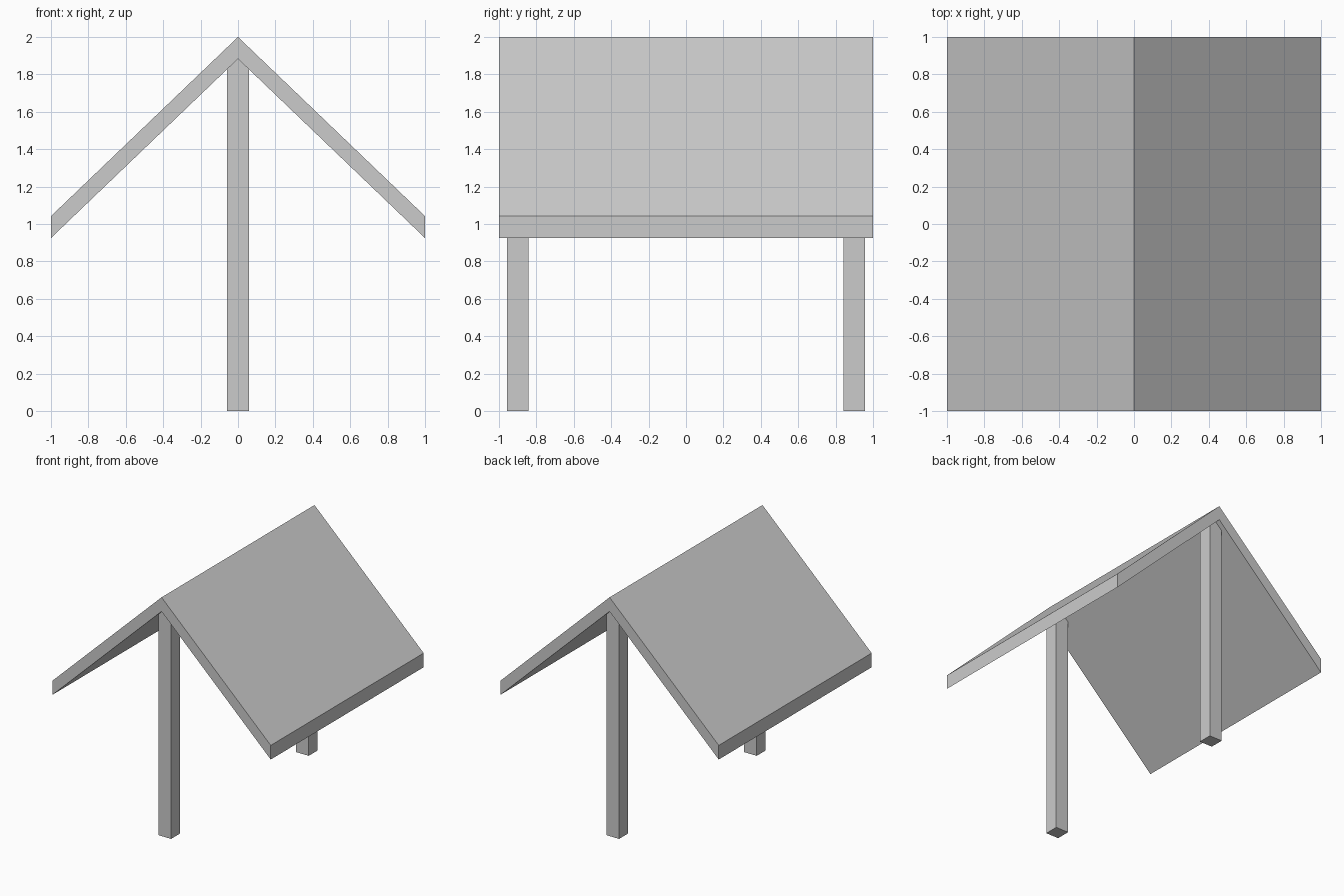
import bpy
import bmesh

if "Cube" in bpy.data.objects:
    bpy.data.objects.remove(bpy.data.objects["Cube"], do_unlink=True)

grey = bpy.data.materials.new("plain grey")
grey.use_nodes = True
colour = (0.6, 0.6, 0.6, 1)
grey.diffuse_color = colour
grey.node_tree.nodes["Principled BSDF"].inputs["Base Color"].default_value = colour

RIDGE, EAVE, THICK = 2.0, 1.042, 0.117
POST_HALF, POST_Y = 0.058, 0.9


def extrude_profile(name, profile, y0, y1):
    """Extrude an (x, z) outline from y0 to y1."""
    bm = bmesh.new()
    face = bm.faces.new([bm.verts.new((x, y0, z)) for x, z in profile])
    extruded = bmesh.ops.extrude_face_region(bm, geom=[face])["geom"]
    verts = [v for v in extruded if isinstance(v, bmesh.types.BMVert)]
    bmesh.ops.translate(bm, verts=verts, vec=(0, y1 - y0, 0))
    bmesh.ops.recalc_face_normals(bm, faces=bm.faces)
    mesh = bpy.data.meshes.new(name)
    bm.to_mesh(mesh)
    bm.free()
    mesh.materials.append(grey)
    obj = bpy.data.objects.new(name, mesh)
    bpy.context.collection.objects.link(obj)
    return obj


# Gabled roof with vertically cut eaves
under = RIDGE - THICK
extrude_profile("roof", [(-1, EAVE), (-1, EAVE - THICK), (0, under),
                         (1, EAVE - THICK), (1, EAVE), (0, RIDGE)], -1, 1)

# Posts with tops cut to the underside of the roof
shoulder = under - POST_HALF * (RIDGE - EAVE)
post = [(-POST_HALF, 0), (POST_HALF, 0), (POST_HALF, shoulder),
        (0, under), (-POST_HALF, shoulder)]
for name, y in (("front_post", -POST_Y), ("back_post", POST_Y)):
    extrude_profile(name, post, y - POST_HALF, y + POST_HALF)
